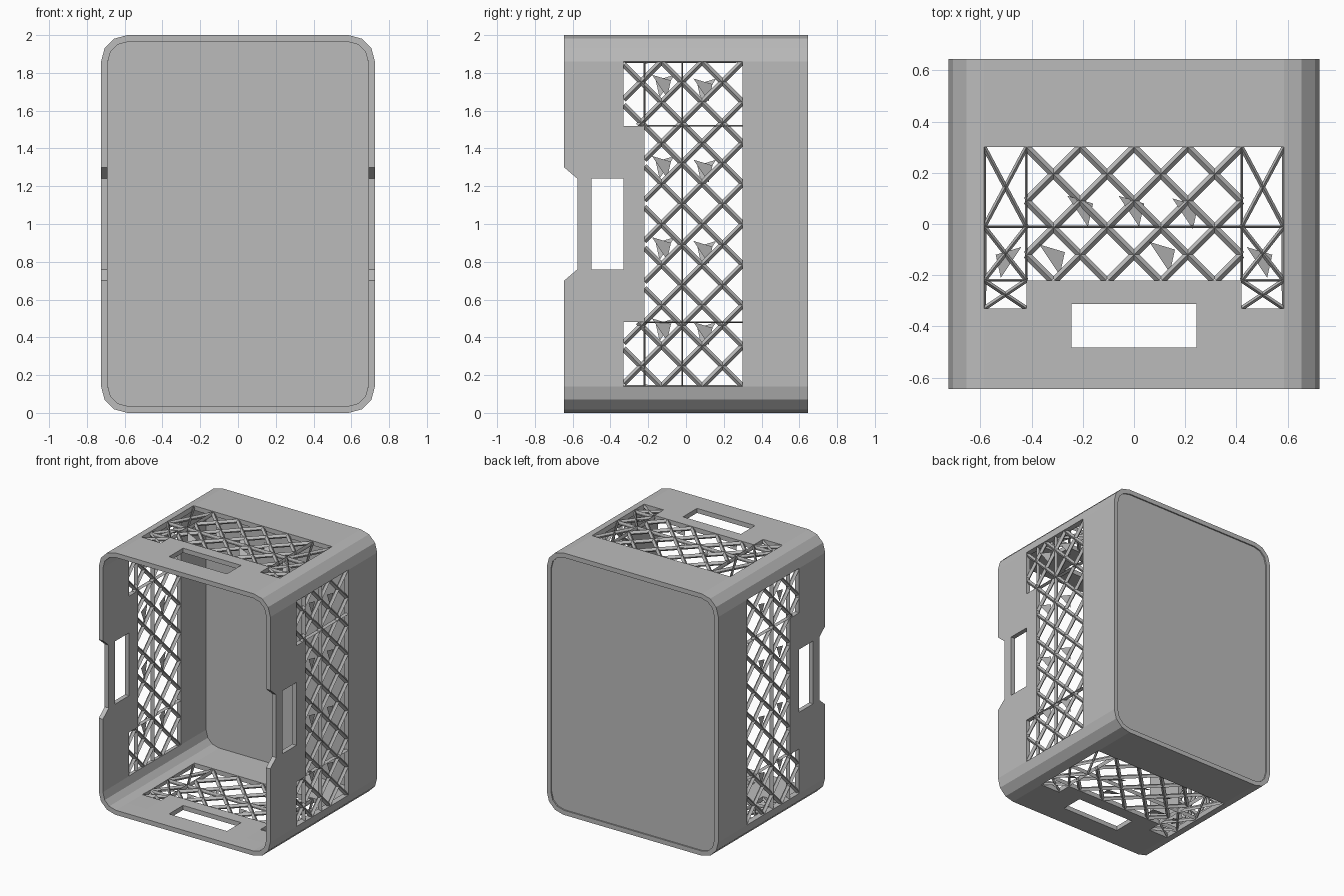
import bpy, bmesh, math
from mathutils import Vector

cube = bpy.data.objects.get("Cube")
if cube:
    bpy.data.objects.remove(cube)

GREY = (0.5, 0.5, 0.5, 1)
mat = bpy.data.materials.new("grey plastic")
mat.use_nodes = True
mat.diffuse_color = GREY
mat.node_tree.nodes["Principled BSDF"].inputs["Base Color"].default_value = GREY

W, R, THICK = 0.725, 0.14, 0.035     # half width, corner radius, wall thickness


def finish(bm, name):
    mesh = bpy.data.meshes.new(name)
    bm.to_mesh(mesh)
    bm.free()
    mesh.materials.append(mat)
    obj = bpy.data.objects.new(name, mesh)
    bpy.context.collection.objects.link(obj)
    return obj


def arc(cx, cz, start):
    return [(cx + R * math.cos(math.radians(start + a)),
             cz + R * math.sin(math.radians(start + a))) for a in (0, 30, 60, 90)]


# Rounded-rectangle cross-section, with points at every opening edge
half = [(0, 0), (0.245, 0), (0.42, 0)] + arc(W - R, R, -90)
half += [(W, z) for z in (0.48, 0.7, 0.76, 1.24, 1.3, 1.52)]
half += arc(W - R, 2 - R, 0) + [(0.42, 2), (0.245, 2), (0, 2)]
ring = half + [(-x, z) for x, z in half[-2:0:-1]]

ROWS = (-0.645, -0.5, -0.33, -0.22, 0.3, 0.645)


def row_y(row, x, z):
    """Depth of a ring point, with the grip notch and the shifted upper and lower handles."""
    y = ROWS[row]
    on_side = abs(x) > W - 0.001
    if row == 0 and on_side and abs(z - 1) < 0.25:
        y += 0.07
    if row in (1, 2) and not on_side and abs(x) < 0.25:
        y += 0.017
    return y


def is_open(row, x, z):
    """Whether a wall cell belongs to a handle hole or a lattice window."""
    if abs(x) > W - 0.001:
        along, limit, corner, grip = abs(z - 1), 1 - R, 0.52, 0.24
    elif abs(z - 1) > 0.999:
        along, limit, corner, grip = abs(x), W - R, 0.42, 0.245
    else:
        return False
    if row == 1:
        return along < grip
    if row == 2:
        return corner < along < limit
    return row == 3 and along < limit


# Crate walls: open tube with windows and handles, thickened inwards
bm = bmesh.new()
grid = [[bm.verts.new((x, row_y(r, x, z), z)) for x, z in ring] for r in range(len(ROWS))]
n = len(ring)
for r in range(len(ROWS) - 1):
    for i in range(n):
        j = (i + 1) % n
        mx, mz = (ring[i][0] + ring[j][0]) / 2, (ring[i][1] + ring[j][1]) / 2
        if not is_open(r, mx, mz):
            bm.faces.new((grid[r][i], grid[r + 1][i], grid[r + 1][j], grid[r][j]))
bmesh.ops.delete(bm, geom=[v for v in bm.verts if not v.link_faces], context='VERTS')
walls = finish(bm, "crate_walls")
solid = walls.modifiers.new("thickness", 'SOLIDIFY')
solid.thickness = THICK
solid.offset = -1
solid.use_even_offset = True

# Closed base panel at the back, slightly recessed from the rim
bm = bmesh.new()
panel = [bm.verts.new((x * 0.975, 0.635, (z - 1) * 0.982 + 1)) for x, z in ring]
face = bm.faces.new(panel[::-1])
out = bmesh.ops.extrude_face_region(bm, geom=[face])
inner = [v for v in out["geom"] if isinstance(v, bmesh.types.BMVert)]
bmesh.ops.translate(bm, verts=inner, vec=(0, -0.035, 0))
bmesh.ops.recalc_face_normals(bm, faces=bm.faces[:])
finish(bm, "back_panel")


def strut(bm, place, a, b, w=0.015, d=0.016):
    """Bar with a diamond cross-section between two points of a wall plane."""
    a, b = Vector(a), Vector(b)
    if (b - a).length < 0.02:
        return
    side = (b - a).normalized().orthogonal() * w
    loops = []
    for p in (a, b):
        loops.append([bm.verts.new(place(p.x + side.x * s, p.y + side.y * s, d * t))
                      for s, t in ((1, 0), (0, 1), (-1, 0), (0, -1))])
    for i in range(4):
        j = (i + 1) % 4
        bm.faces.new((loops[0][i], loops[0][j], loops[1][j], loops[1][i]))


def lattice(bm, place, u0, u1, v0, v1, ua, va, p):
    """Crossing diagonals clipped to a rectangle and passing through an anchor point."""
    for s in (1, -1):
        for k in range(-14, 15):
            c = va + k * p                     # v = c + s * (u - ua)
            ends = sorted(((v0 - c) * s + ua, (v1 - c) * s + ua))
            lo, hi = max(u0, ends[0]), min(u1, ends[1])
            if hi > lo:
                strut(bm, place, (lo, c + s * (lo - ua)), (hi, c + s * (hi - ua)))


def cross(bm, place, u0, u1, v0, v1):
    strut(bm, place, (u0, v0), (u1, v1), 0.009)
    strut(bm, place, (u0, v1), (u1, v0), 0.009)


def web(bm, place, u, v, s=1):
    """Small filled gusset between struts."""
    bm.faces.new([bm.verts.new(place(u + a * s, v + b, d)) for a, b, d in
                  ((-0.06, 0.05, 0.015), (0.04, 0.02, 0), (0.02, -0.07, -0.015))])


THIN = 0.005
for sign, side_name, level_name in ((1, "left", "upper"), (-1, "right", "lower")):
    # Side wall lattice
    def on_side(u, v, d):
        return (sign * (W - THICK / 2 + d), u, v)
    bm = bmesh.new()
    for box in ((-0.22, 0.3, R, 2 - R), (-0.33, -0.22, R, 0.48), (-0.33, -0.22, 1.52, 2 - R)):
        lattice(bm, on_side, *box, 0.3, 2 - R, 0.215)
    strut(bm, on_side, (-0.02, R), (-0.02, 2 - R), THIN)
    for z0, z1 in ((R, 0.48), (1.52, 2 - R)):
        strut(bm, on_side, (-0.22, z0), (-0.22, z1), THIN)
    for z in (0.48, 1.52):
        strut(bm, on_side, (-0.22, z), (0.3, z), THIN)
    for k in range(4):
        web(bm, on_side, -0.12, 0.45 + 0.43 * k, sign)
        web(bm, on_side, 0.1, 0.43 + 0.43 * k, sign)
    bmesh.ops.recalc_face_normals(bm, faces=bm.faces[:])
    finish(bm, side_name + "_lattice")

    # Upper and lower wall lattice, with crossed braces in the end columns
    def on_level(u, v, d):
        return (u, v, 1 + sign * (1 - THICK / 2 + d))
    bm = bmesh.new()
    lattice(bm, on_level, -0.42, 0.42, -0.22, 0.3, 0, 0.3, 0.21)
    strut(bm, on_level, (-0.585, -0.01), (0.585, -0.01), THIN)
    for m in (1, -1):
        strut(bm, on_level, (m * 0.42, -0.22), (m * 0.42, 0.3), THIN)
        strut(bm, on_level, (m * 0.42, -0.22), (m * 0.585, -0.22), THIN)
        for v0, v1 in ((-0.01, 0.3), (-0.22, -0.01), (-0.33, -0.22)):
            cross(bm, on_level, m * 0.42, m * 0.585, v0, v1)
        web(bm, on_level, m * 0.5, -0.14, m)
    for u, v in ((-0.31, -0.13), (-0.2, 0.06), (0, 0.06), (0.21, 0.05), (0.12, -0.12)):
        web(bm, on_level, u, v)
    bmesh.ops.recalc_face_normals(bm, faces=bm.faces[:])
    finish(bm, level_name + "_lattice")
